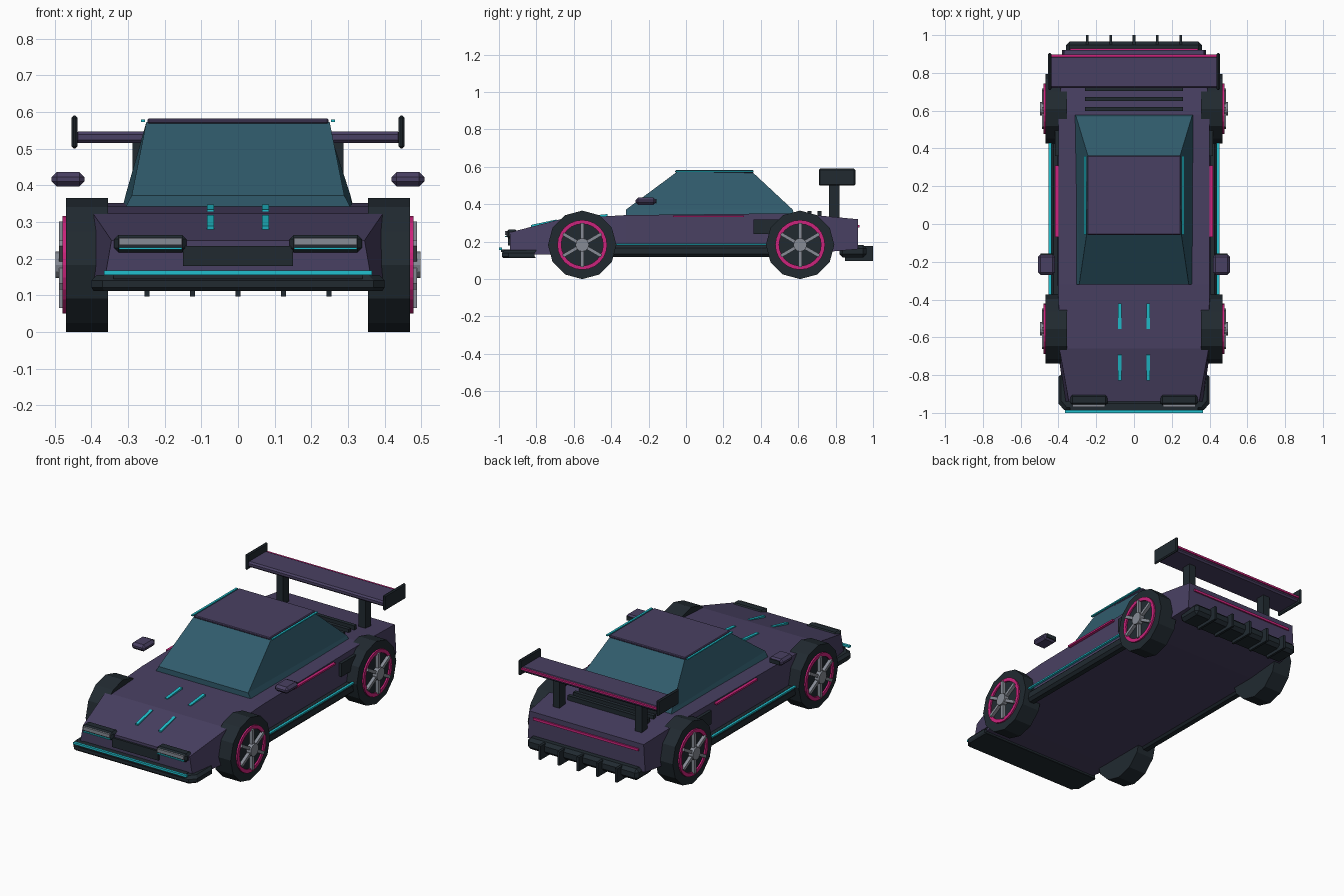
import bpy, bmesh, math
from mathutils import Matrix, Vector

if "Cube" in bpy.data.objects:
    bpy.data.objects.remove(bpy.data.objects["Cube"])


def material(name, rgb):
    m = bpy.data.materials.new(name)
    m.use_nodes = True
    m.diffuse_color = (*rgb, 1)
    bsdf = m.node_tree.nodes["Principled BSDF"]
    bsdf.inputs["Base Color"].default_value = (*rgb, 1)
    bsdf.inputs["Roughness"].default_value = 0.6
    return m


PURPLE = material("purple paint", (0.066, 0.051, 0.122))
DARK = material("dark trim", (0.015, 0.023, 0.03))
GLASS = material("teal glass", (0.03, 0.105, 0.15))
CYAN = material("cyan glow", (0.015, 0.53, 0.62))
PINK = material("pink glow", (0.6, 0.017, 0.2))
METAL = material("grey metal", (0.24, 0.26, 0.3))


def finish(name, bm, mat):
    bmesh.ops.recalc_face_normals(bm, faces=bm.faces)
    mesh = bpy.data.meshes.new(name)
    bm.to_mesh(mesh)
    bm.free()
    mesh.materials.append(mat)
    ob = bpy.data.objects.new(name, mesh)
    bpy.context.collection.objects.link(ob)
    return ob


def box(name, mat, x, y, z, bevel=0, tilt=0):
    """Box from (min, max) ranges, tilted about x through its centre."""
    bm = bmesh.new()
    size = [b - a for a, b in (x, y, z)]
    centre = Vector([(a + b) / 2 for a, b in (x, y, z)])
    bmesh.ops.create_cube(bm, size=1)
    bmesh.ops.scale(bm, vec=size, verts=bm.verts)
    if bevel:
        bmesh.ops.bevel(bm, geom=bm.edges[:], offset=bevel, segments=1, affect='EDGES')
    bmesh.ops.transform(bm, matrix=Matrix.Translation(centre) @ Matrix.Rotation(tilt, 4, 'X'),
                        verts=bm.verts)
    return finish(name, bm, mat)


def pair(name, mat, x, y, z, **kw):
    """The same box on the left (+x) and right (-x)."""
    box("left_" + name, mat, x, y, z, **kw)
    box("right_" + name, mat, (-x[1], -x[0]), y, z, **kw)


def loft(name, mat, sections):
    """Skin closed rings of equal length and cap both ends."""
    bm = bmesh.new()
    rings = [[bm.verts.new(p) for p in s] for s in sections]
    n = len(rings[0])
    for a, b in zip(rings, rings[1:]):
        for i in range(n):
            j = (i + 1) % n
            bm.faces.new((a[i], a[j], b[j], b[i]))
    bm.faces.new(rings[0])
    bm.faces.new(rings[-1])
    return finish(name, bm, mat)


# Body shell: trapezoid sections from nose to tail
body = [(-0.94, 0.345, 0.365, 0.135, 0.25), (-0.66, 0.395, 0.405, 0.13, 0.323),
        (-0.32, 0.4, 0.405, 0.13, 0.342), (0.58, 0.4, 0.405, 0.13, 0.352),
        (0.92, 0.37, 0.38, 0.16, 0.32)]
loft("body", PURPLE, [[(-b, y, lo), (b, y, lo), (t, y, hi), (-t, y, hi)]
                      for y, t, b, lo, hi in body])


# Glass cabin with a low upright sill, and the roof
def cabin_ring(z, front, back, fw, bw):
    return [(-fw, front, z), (fw, front, z), (bw, back, z), (-bw, back, z)]


loft("cabin_glass", GLASS, [cabin_ring(0.33, -0.32, 0.585, 0.312, 0.317),
                            cabin_ring(0.372, -0.32, 0.57, 0.29, 0.307),
                            cabin_ring(0.572, -0.05, 0.355, 0.25, 0.242)])
box("roof", PURPLE, (-0.247, 0.247), (-0.058, 0.362), (0.568, 0.582), bevel=0.004)
pair("roof_light", CYAN, (0.253, 0.265), (-0.055, 0.36), (0.573, 0.58))

# Hood light strips following the slope
pair("hood_front_strip", CYAN, (0.066, 0.084), (-0.83, -0.69), (0.291, 0.304), tilt=0.21)
pair("hood_rear_strip", CYAN, (0.066, 0.084), (-0.555, -0.42), (0.328, 0.341), tilt=0.1)

# Nose: splitter, grille, headlights
w, c = 0.4, 0.03
splitter = [(-w, -0.81), (-w, -0.95), (-w + c, -0.985), (w - c, -0.985), (w, -0.95), (w, -0.81)]
loft("front_splitter", DARK, [[(x * s, y * t, z) for x, y in splitter]
                              for s, t, z in ((0.985, 0.99, 0.112), (1, 1, 0.122),
                                              (1, 1, 0.14), (0.965, 0.985, 0.155))])
box("front_light_strip", CYAN, (-0.366, 0.366), (-1, -0.985), (0.156, 0.168))
box("front_strip_mount", DARK, (-0.34, 0.34), (-0.99, -0.93), (0.145, 0.158))
box("grille", DARK, (-0.15, 0.15), (-0.952, -0.92), (0.18, 0.235))
pair("headlight_housing", DARK, (0.14, 0.338), (-0.96, -0.9), (0.217, 0.265), bevel=0.012)
pair("headlight_lens", METAL, (0.153, 0.325), (-0.968, -0.95), (0.237, 0.257))
pair("headlight_strip", CYAN, (0.153, 0.325), (-0.968, -0.95), (0.225, 0.231))

# Sides: skirts, light strips, intakes, mirrors
pair("side_skirt", DARK, (0.38, 0.44), (-0.44, 0.5), (0.118, 0.182), bevel=0.015)
pair("skirt_light", CYAN, (0.437, 0.452), (-0.375, 0.455), (0.182, 0.191))
pair("shoulder_strip", PINK, (0.396, 0.417), (-0.07, 0.31), (0.331, 0.341))
pair("side_intake", DARK, (0.38, 0.418), (0.36, 0.52), (0.24, 0.318))
pair("mirror", PURPLE, (0.418, 0.508), (-0.27, -0.16), (0.397, 0.436), bevel=0.014)
pair("mirror_glass", DARK, (0.43, 0.495), (-0.163, -0.157), (0.405, 0.428))

# Engine cover louvres
for i in range(3):
    y = 0.608 + i * 0.053
    box(f"engine_louvre_{i + 1}", DARK, (-0.26, 0.26), (y - 0.011, y + 0.011), (0.335, 0.365))

# Tail: light strip, bumper and diffuser fins
box("rear_light_strip", PINK, (-0.34, 0.34), (0.91, 0.928), (0.276, 0.29))
box("rear_bumper", DARK, (-0.36, 0.36), (0.82, 0.965), (0.115, 0.182), bevel=0.018)
for i in range(5):
    x = (i - 2) * 0.124
    box(f"diffuser_fin_{i + 1}", DARK, (x - 0.007, x + 0.007), (0.85, 1), (0.097, 0.178))

# Rear wing
box("wing_blade", PURPLE, (-0.445, 0.445), (0.72, 0.89), (0.515, 0.547), bevel=0.009)
box("wing_light", PINK, (-0.44, 0.44), (0.884, 0.897), (0.532, 0.543))
pair("wing_endplate", DARK, (0.438, 0.454), (0.71, 0.905), (0.5, 0.59), bevel=0.006)
pair("wing_strut", DARK, (0.245, 0.288), (0.765, 0.82), (0.32, 0.525))


# Wheels, built lying along x on the left and flipped for the right
def cylinder(name, mat, r, x0, x1, place, sides):
    loft(name, mat, [[place @ Vector((x, r * math.sin(k), r * math.cos(k)))
                      for k in (math.tau * i / sides for i in range(sides))] for x in (x0, x1)])


def ring(name, mat, r0, r1, x0, x1, place, sides):
    bm = bmesh.new()
    loops = []
    for r, x in ((r1, x0), (r1, x1), (r0, x1), (r0, x0)):
        loops.append([bm.verts.new(place @ Vector((x, r * math.sin(k), r * math.cos(k))))
                      for k in (math.tau * i / sides for i in range(sides))])
    for a, b in zip(loops, loops[1:] + loops[:1]):
        for i in range(sides):
            j = (i + 1) % sides
            bm.faces.new((a[i], a[j], b[j], b[i]))
    finish(name, bm, mat)


def wheel(name, y, side):
    place = Matrix.Translation((0, y, 0.183)) @ Matrix.Scale(side, 4, (1, 0, 0))
    cylinder(name + "_tire", DARK, 0.183, 0.355, 0.469, place, 12)
    ring(name + "_rim", PINK, 0.112, 0.133, 0.46, 0.478, place, 24)
    cylinder(name + "_hub", METAL, 0.036, 0.46, 0.497, place, 12)
    bm = bmesh.new()
    for i in range(6):
        made = bmesh.ops.create_cube(bm, size=1)["verts"]
        bmesh.ops.scale(bm, vec=(0.026, 0.018, 0.1), verts=made)
        bmesh.ops.translate(bm, vec=(0.475, 0, 0.068), verts=made)
        bmesh.ops.rotate(bm, matrix=Matrix.Rotation(math.tau * i / 6, 3, 'X'), verts=made)
    bmesh.ops.transform(bm, matrix=place, verts=bm.verts)
    finish(name + "_spokes", bm, METAL)


for end, y in (("front", -0.555), ("rear", 0.61)):
    wheel("left_" + end, y, 1)
    wheel("right_" + end, y, -1)
